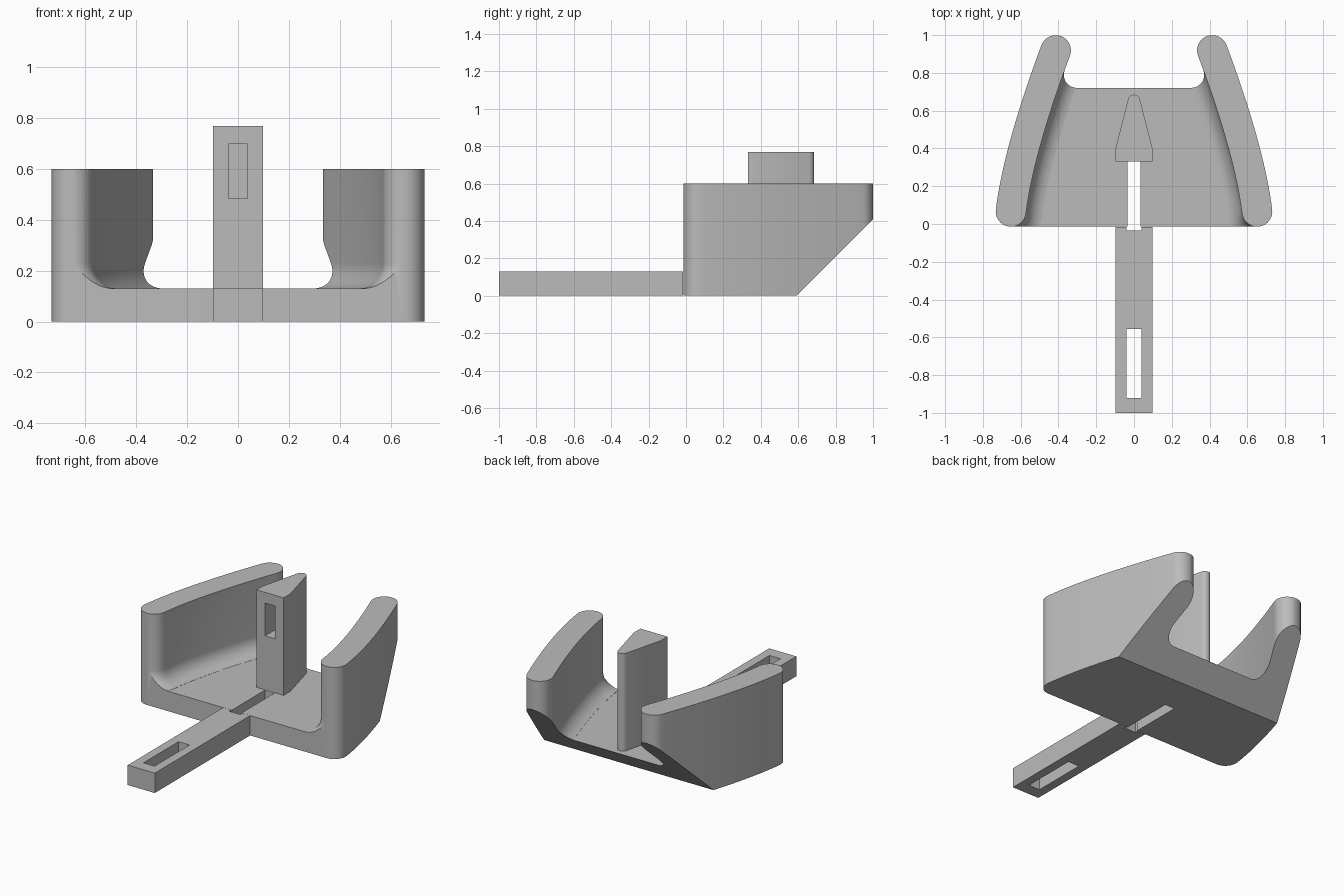
import bpy, bmesh, math
from mathutils import Vector

if "Cube" in bpy.data.objects:
    bpy.data.objects.remove(bpy.data.objects["Cube"], do_unlink=True)

grey = bpy.data.materials.new("plain grey")
grey.use_nodes = True
colour = (0.5, 0.5, 0.5, 1)
grey.diffuse_color = colour
grey.node_tree.nodes["Principled BSDF"].inputs["Base Color"].default_value = colour

FLOOR, WALL, FILLET, RADIUS = 0.13, 0.6, 0.1, 0.081


def loft(name, loops):
    """Closed solid through equal-length loops of points."""
    bm = bmesh.new()
    rings = [[bm.verts.new(p) for p in loop] for loop in loops]
    n = len(rings[0])
    for low, high in zip(rings, rings[1:]):
        for i in range(n):
            j = (i + 1) % n
            bm.faces.new((low[i], low[j], high[j], high[i]))
    bm.faces.new(rings[0][::-1])
    bm.faces.new(rings[-1])
    bmesh.ops.recalc_face_normals(bm, faces=bm.faces)
    return finish(name, bm)


def finish(name, bm):
    mesh = bpy.data.meshes.new(name)
    bm.to_mesh(mesh)
    bm.free()
    mesh.materials.append(grey)
    obj = bpy.data.objects.new(name, mesh)
    bpy.context.collection.objects.link(obj)
    return obj


def prism(name, outline, z0, z1):
    return loft(name, [[(x, y, z) for x, y in outline] for z in (z0, z1)])


def box(name, x, y0, y1, z0, z1):
    return prism(name, [(-x, y0), (x, y0), (x, y1), (-x, y1)], z0, z1)


def combine(obj, other, operation):
    bpy.ops.object.select_all(action="DESELECT")
    bpy.context.view_layer.objects.active = obj
    obj.select_set(True)
    mod = obj.modifiers.new(operation, "BOOLEAN")
    mod.operation, mod.object, mod.solver = operation, other, "EXACT"
    bpy.ops.object.modifier_apply(modifier=mod.name)
    bpy.data.objects.remove(other, do_unlink=True)


def shade(obj):
    bpy.ops.object.select_all(action="DESELECT")
    bpy.context.view_layer.objects.active = obj
    obj.select_set(True)
    bpy.ops.object.shade_smooth_by_angle(angle=math.radians(25))


def wall_outline(side, radius):
    """Round-ended strip of given half width about a gently curved line."""
    a, b, c = Vector((0.652, 0.066)), Vector((0.612, 0.39)), Vector((0.415, 0.919))
    steps, cap = 24, 16
    right, left = [], []
    for i in range(steps + 1):
        t = i / steps
        p = a * (1 - t) ** 2 + b * 2 * t * (1 - t) + c * t * t
        d = ((b - a) * (1 - t) + (c - b) * t).normalized()
        normal = Vector((d.y, -d.x)) * radius
        right.append(p + normal)
        left.append(p - normal)

    def arc(centre, start):
        ray = start - centre
        angle = math.atan2(ray.y, ray.x)
        return [centre + Vector((math.cos(angle + math.pi * k / cap),
                                 math.sin(angle + math.pi * k / cap))) * radius
                for k in range(1, cap)]

    points = right + arc(c, right[-1]) + left[::-1] + arc(a, left[0])
    return [(side * p.x, p.y) for p in points]


# Cradle: floor with two side walls that flare into it
cradle = box("cradle", 1, -0.3, 1.3, -0.1, FLOOR)
for side in (-1, 1):
    levels = [(FILLET, -0.05)]
    for k in range(1, 13):
        a = math.pi / 2 * k / 12
        levels.append((FILLET * (1 - math.sin(a)), FLOOR + FILLET * (1 - math.cos(a))))
    levels[0] = (levels[1][0], -0.05)
    levels.append((0, WALL + 0.1))
    flare = loft("flare", [[(x, y, z) for x, y in wall_outline(side, RADIUS + d)]
                           for d, z in levels])
    combine(cradle, flare, "UNION")

# Outer envelope trims the cradle to its rounded sides
bm = bmesh.new()
for side in (-1, 1):
    for x, y in wall_outline(side, RADIUS - 0.0008):
        for z in (0, WALL):
            bm.verts.new((x, y, z))
hull = bmesh.ops.convex_hull(bm, input=bm.verts)
loose = {g for g in hull["geom_interior"] + hull["geom_unused"]
         if isinstance(g, bmesh.types.BMVert)}
bmesh.ops.delete(bm, geom=list(loose), context="VERTS")
bmesh.ops.dissolve_limit(bm, angle_limit=0.002, verts=bm.verts, edges=bm.edges)
bmesh.ops.recalc_face_normals(bm, faces=bm.faces)
combine(cradle, finish("envelope", bm), "INTERSECT")

# Sloping underside at the back
wedge = loft("wedge", [[(x, 0.49, -0.1), (x, 1.59, -0.1), (x, 1.59, 1.0)]
                       for x in (-1, 1)])
combine(cradle, wedge, "DIFFERENCE")
combine(cradle, box("floor_slot", 0.035, -0.1, 0.33, -0.1, 0.3), "DIFFERENCE")
shade(cradle)

# Flat arm with its two slots
arm = box("arm", 0.098, -1, -0.015, 0, FLOOR)
combine(arm, box("arm_slot", 0.04, -0.92, -0.557, -0.1, 0.3), "DIFFERENCE")
combine(arm, box("notch", 0.04, -0.035, 0.1, -0.1, 0.3), "DIFFERENCE")
shade(arm)

# Tapered post with a rounded tip and a window pocket
tip = [(0.032 * math.cos(math.radians(a)), 0.653 + 0.032 * math.sin(math.radians(a)))
       for a in range(15, 166, 15)]
post = prism("post", [(-0.098, 0.332), (0.098, 0.332), (0.098, 0.4)] + tip
             + [(-0.098, 0.4)], FLOOR - 0.02, 0.768)
combine(post, box("pocket", 0.037, 0.2, 0.53, 0.483, 0.698), "DIFFERENCE")
shade(post)
